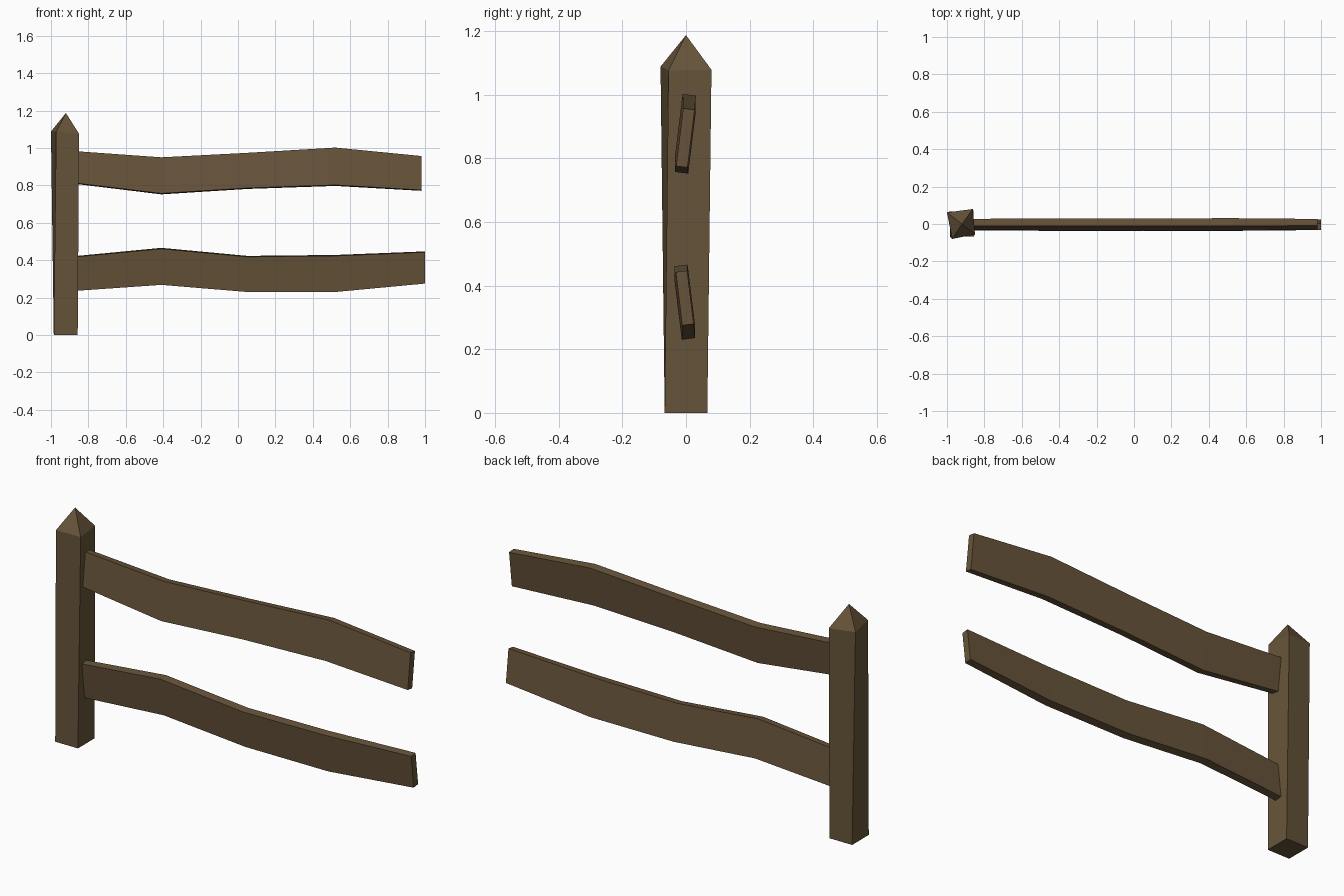
import bpy, bmesh, math

if "Cube" in bpy.data.objects:
    bpy.data.objects.remove(bpy.data.objects["Cube"])

wood = bpy.data.materials.new("weathered_wood")
wood.diffuse_color = (0.135, 0.088, 0.042, 1)
wood.use_nodes = True
wood.node_tree.nodes["Principled BSDF"].inputs["Base Color"].default_value = wood.diffuse_color


def loft(name, rings, apex=None):
    """Skin a list of four-point rings; close with caps or a pointed tip."""
    bm = bmesh.new()
    loops = [[bm.verts.new(p) for p in ring] for ring in rings]
    for a, b in zip(loops, loops[1:]):
        for i in range(4):
            j = (i + 1) % 4
            bm.faces.new((a[i], a[j], b[j], b[i]))
    bm.faces.new(loops[0][::-1])
    if apex:
        tip = bm.verts.new(apex)
        for i in range(4):
            bm.faces.new((loops[-1][i], loops[-1][(i + 1) % 4], tip))
    else:
        bm.faces.new(loops[-1])
    bmesh.ops.recalc_face_normals(bm, faces=bm.faces)
    mesh = bpy.data.meshes.new(name)
    bm.to_mesh(mesh)
    bm.free()
    mesh.materials.append(wood)
    obj = bpy.data.objects.new(name, mesh)
    bpy.context.collection.objects.link(obj)
    return obj


def rail(name, stations, tilt, y):
    """Bent plank: stations are (x, top z, bottom z, thickness)."""
    s, c = math.sin(tilt), math.cos(tilt)
    rings = []
    for x, top, bottom, t in stations:
        zc = (top + bottom) / 2
        h = (top - bottom - t * abs(s)) / 2 / c
        rings.append([(x, y + u * t / 2 * c + v * h * s, zc - u * t / 2 * s + v * h * c)
                      for u, v in ((-1, -1), (1, -1), (1, 1), (-1, 1))])
    return loft(name, rings)


# Post: slightly twisted, wider at the top, with a pointed cap
base = [(-0.985, -0.067, 0), (-0.857, -0.067, 0), (-0.857, 0.067, 0), (-0.985, 0.067, 0)]
head = [(-0.972, -0.08, 1.088), (-0.85, -0.055, 1.076), (-0.862, 0.08, 1.078), (-1.0, 0.062, 1.088)]
loft("post", [base, head], apex=(-0.92, 0, 1.187))

# Two bent rails, leaning opposite ways
rail("upper_rail", [(-0.87, 0.983, 0.808, 0.038), (-0.41, 0.95, 0.752, 0.042),
                    (0.05, 0.974, 0.781, 0.04), (0.52, 1.002, 0.797, 0.042),
                    (0.98, 0.957, 0.771, 0.036)], math.radians(7), -0.002)
rail("lower_rail", [(-0.87, 0.422, 0.236, 0.038), (-0.41, 0.466, 0.268, 0.042),
                    (0.05, 0.423, 0.23, 0.042), (0.52, 0.428, 0.23, 0.042),
                    (1.0, 0.447, 0.275, 0.036)], math.radians(-7), -0.004)
